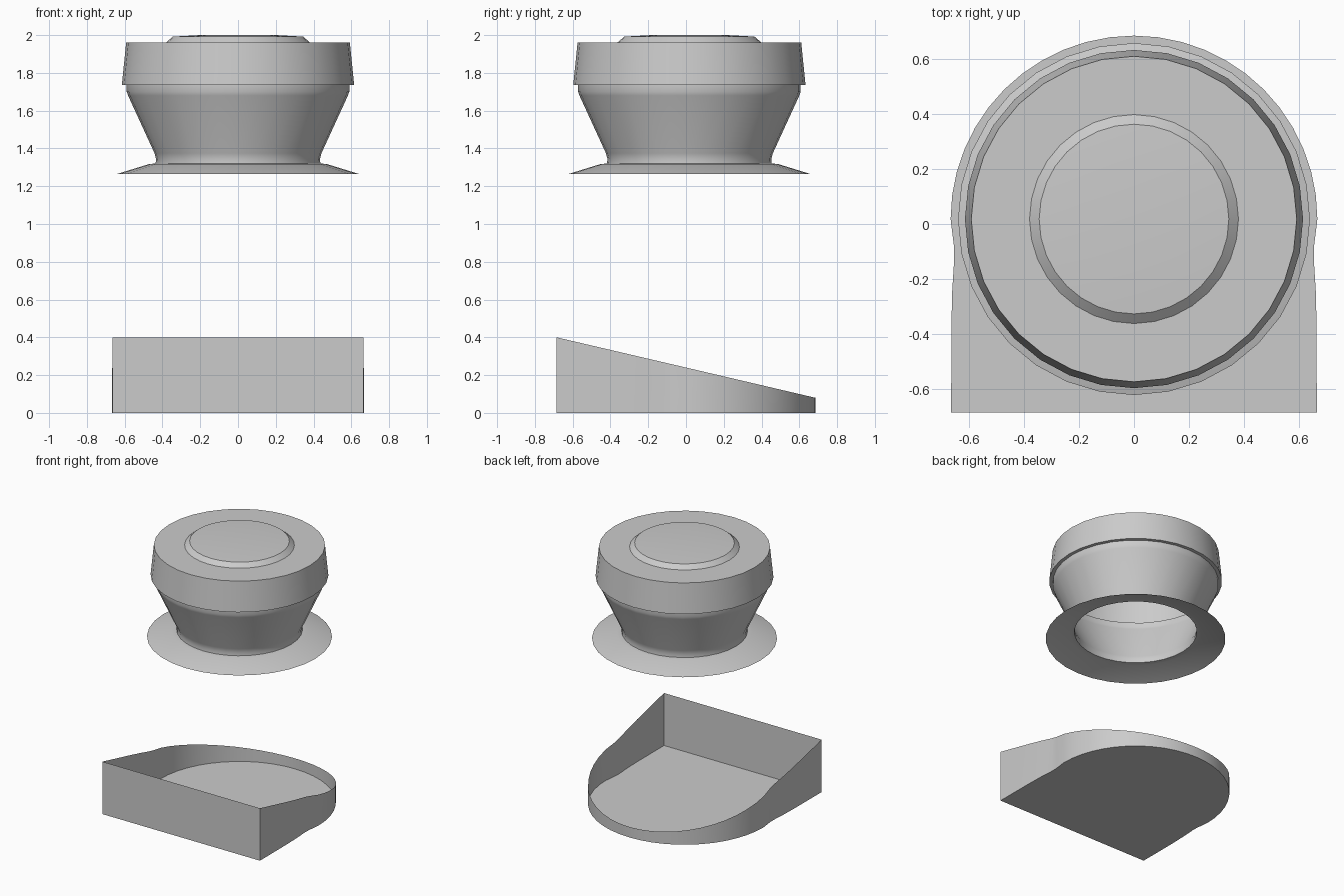
import bpy, bmesh, math

if "Cube" in bpy.data.objects:
    bpy.data.objects.remove(bpy.data.objects["Cube"])

CY = 0.018   # the round parts sit slightly behind centre
SEG = 32


def finish(name, bm, angle):
    bmesh.ops.recalc_face_normals(bm, faces=bm.faces[:])
    me = bpy.data.meshes.new(name)
    bm.to_mesh(me)
    bm.free()
    ob = bpy.data.objects.new(name, me)
    bpy.context.collection.objects.link(ob)
    bpy.ops.object.select_all(action='DESELECT')
    ob.select_set(True)
    bpy.context.view_layer.objects.active = ob
    bpy.ops.object.shade_smooth_by_angle(angle=math.radians(angle))
    return ob


def lathe(name, profile, cap_top=False):
    """Revolve an (r, z) profile into an open shell."""
    bm = bmesh.new()
    rings = []
    for r, z in profile:
        rings.append([bm.verts.new((r * math.cos(2 * math.pi * i / SEG),
                                    CY + r * math.sin(2 * math.pi * i / SEG), z))
                      for i in range(SEG)])
    for a, b in zip(rings, rings[1:]):
        for i in range(SEG):
            j = (i + 1) % SEG
            bm.faces.new((a[i], a[j], b[j], b[i]))
    if cap_top:
        bm.faces.new(rings[-1])
    return finish(name, bm, 25)


# Flared skirt, open underneath
lathe("base_flange", [(0.64, 1.265), (0.468, 1.318), (0.436, 1.32)])

# Tapered hollow body
lathe("body", [(0.436, 1.32), (0.434, 1.345), (0.442, 1.375),
               (0.582, 1.68), (0.589, 1.70), (0.589, 1.735)])

# Cap with a drafted rim and a raised button on top
lathe("cap", [(0.589, 1.735), (0.615, 1.735), (0.592, 1.962), (0.38, 1.962),
              (0.345, 1.992), (0.20, 2.0)], cap_top=True)

# Tray: D-shaped floor with thin walls sloping down to the back
right = [(0.665, -0.685), (0.664, -0.36), (0.661, -0.24), (0.654, -0.13),
         (0.655, -0.08)]
arc = [(0.667 * math.cos(t), CY + 0.667 * math.sin(t))
       for t in (math.pi * i / 24 for i in range(25))]
outline = right + arc + [(-x, y) for x, y in reversed(right)]

bm = bmesh.new()
floor = [bm.verts.new((x, y, 0)) for x, y in outline]
rim = [bm.verts.new((x, y, 0.4 - 0.32 * (y + 0.685) / 1.37)) for x, y in outline]
bm.faces.new(floor)
for i in range(len(outline)):
    j = (i + 1) % len(outline)
    bm.faces.new((floor[i], floor[j], rim[j], rim[i]))
finish("tray", bm, 30)
